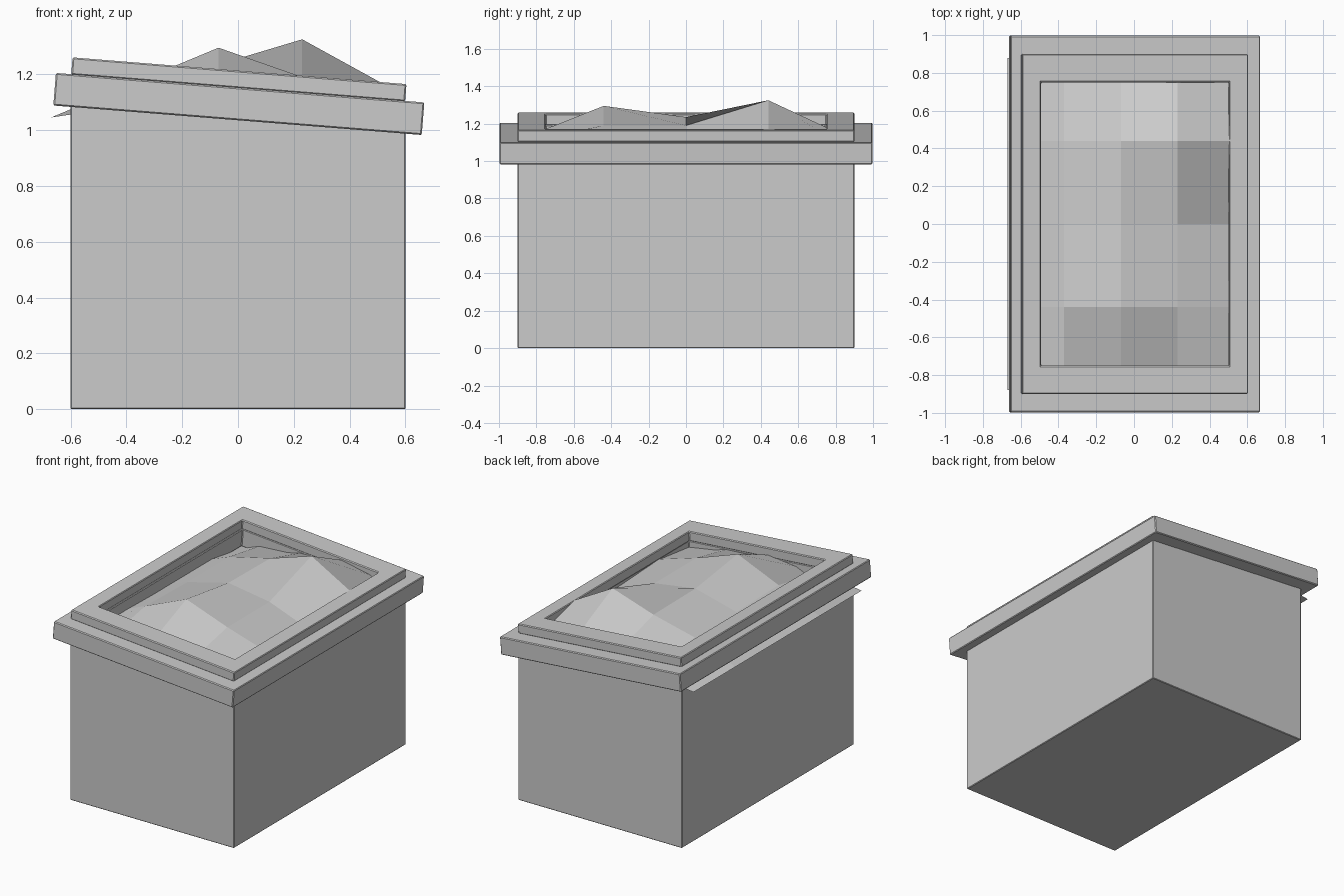
import bpy, bmesh, math

if "Cube" in bpy.data.objects:
    bpy.data.objects.remove(bpy.data.objects["Cube"])

SLOPE = 0.08                      # lid drops from -x to +x
TILT = math.atan(SLOPE)


def make_object(name, bm):
    bmesh.ops.recalc_face_normals(bm, faces=bm.faces[:])
    mesh = bpy.data.meshes.new(name)
    bm.to_mesh(mesh)
    bm.free()
    obj = bpy.data.objects.new(name, mesh)
    bpy.context.collection.objects.link(obj)
    return obj


def add_bevel(obj, width):
    mod = obj.modifiers.new("edge_bevel", 'BEVEL')
    mod.width = width
    mod.segments = 1
    mod.limit_method = 'ANGLE'


def frame(name, hx, hy, ix, iy, z0, z1):
    """Rectangular ring with outer and inner half sizes, tilted about y."""
    bm = bmesh.new()
    corners = [(-1, -1), (1, -1), (1, 1), (-1, 1)]
    mid, half = (z0 + z1) / 2, (z1 - z0) / 2
    loops = [[bm.verts.new((sx * a, sy * b, z)) for sx, sy in corners]
             for a, b, z in ((hx, hy, -half), (hx, hy, half),
                             (ix, iy, half), (ix, iy, -half))]
    for k in range(4):
        lo, hi = loops[k], loops[(k + 1) % 4]
        for i in range(4):
            j = (i + 1) % 4
            bm.faces.new((lo[i], lo[j], hi[j], hi[i]))
    obj = make_object(name, bm)
    obj.location = (0.003, 0, mid)
    obj.rotation_euler.y = TILT
    add_bevel(obj, 0.005)
    return obj


# Bin body: open box whose upper edge follows the slope
bm = bmesh.new()
bmesh.ops.create_cube(bm, size=1)
for v in bm.verts:
    top = v.co.z > 0
    v.co.x *= 1.2
    v.co.y *= 1.8
    v.co.z = 1.04 - SLOPE * v.co.x if top else 0
bmesh.ops.delete(bm, geom=[f for f in bm.faces if all(v.co.z > 0.5 for v in f.verts)],
                 context='FACES')
body = make_object("bin_body", bm)
add_bevel(body, 0.004)

# Two stepped frames around the opening
frame("lower_rim", 0.662, 0.997, 0.5, 0.75, 1.035, 1.152)
frame("upper_rim", 0.6, 0.9, 0.5, 0.75, 1.15, 1.2125)

# Heaped contents: low-poly height sheet, slightly off centre
heights = [
    (1.045, 1.09, 1.12, 1.10, 1.05),
    (1.045, 1.17, 1.295, 1.19, 1.10),
    (1.045, 1.16, 1.235, 1.19, 1.08),
    (1.045, 1.16, 1.23, 1.325, 1.16),
    (1.045, 1.09, 1.11, 1.12, 1.06),
]
bm = bmesh.new()
grid = [[bm.verts.new((-0.67 + 0.3 * i, -0.88 + 0.44 * j, z))
         for i, z in enumerate(row)] for j, row in enumerate(heights)]
for j in range(4):
    for i in range(4):
        bm.faces.new((grid[j][i], grid[j][i + 1], grid[j + 1][i + 1], grid[j + 1][i]))
make_object("heaped_contents", bm)
